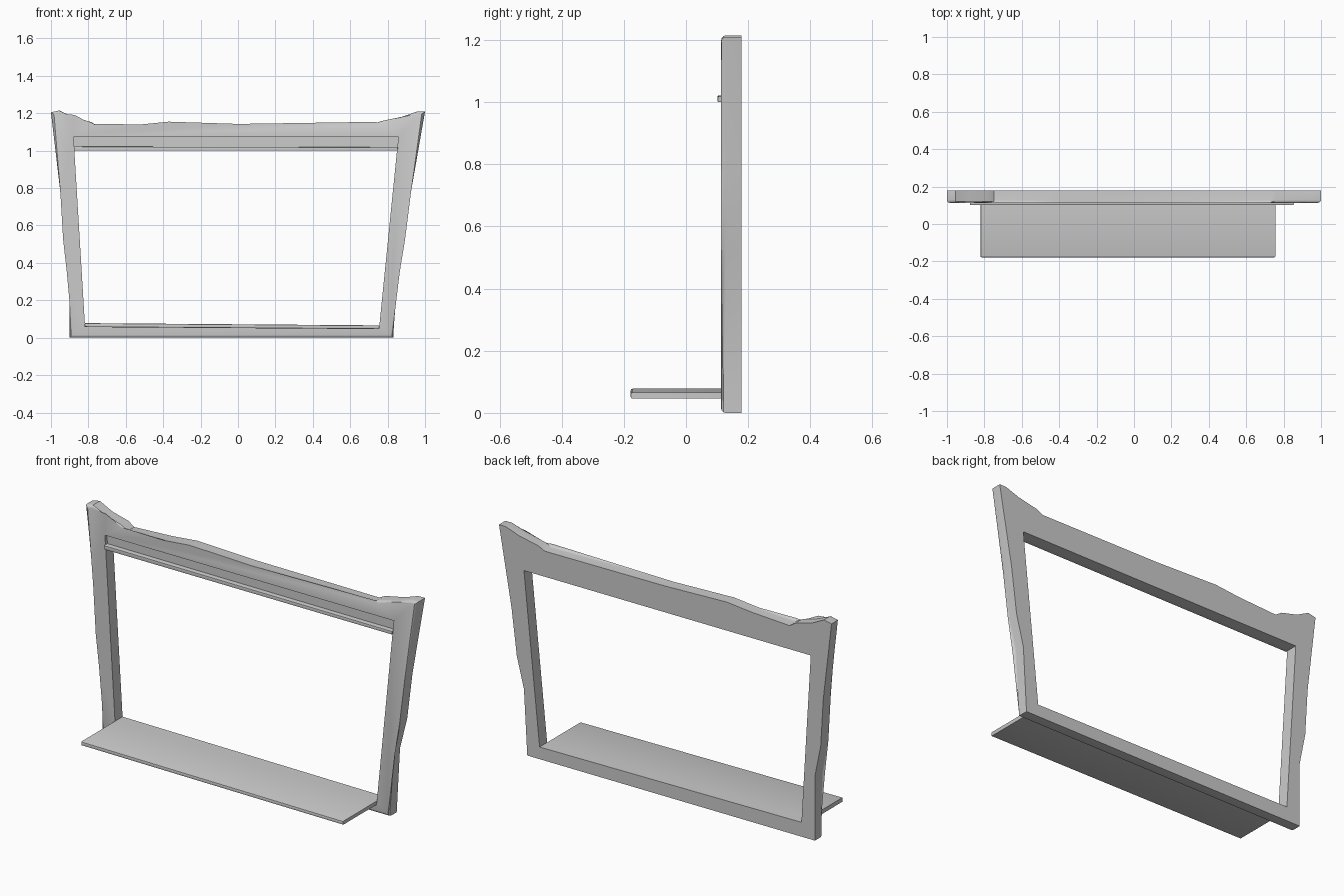
import bpy, bmesh

if "Cube" in bpy.data.objects:
    bpy.data.objects.remove(bpy.data.objects["Cube"])


def prism(name, pts, y0, y1, bevel=0.0, segments=3):
    """Extrude an x-z outline from y0 (front) to y1, rounding the front rim."""
    bm = bmesh.new()
    front = [bm.verts.new((x, y0, z)) for x, z in pts]
    back = [bm.verts.new((x, y1, z)) for x, z in pts]
    face = bm.faces.new(front)
    bm.faces.new(back[::-1])
    n = len(pts)
    for i in range(n):
        j = (i + 1) % n
        bm.faces.new((front[i], back[i], back[j], front[j]))
    if bevel:
        bmesh.ops.bevel(bm, geom=list(face.edges), offset=bevel, segments=segments,
                        profile=0.5, affect='EDGES')
    bmesh.ops.recalc_face_normals(bm, faces=bm.faces[:])
    mesh = bpy.data.meshes.new(name)
    bm.to_mesh(mesh)
    bm.free()
    obj = bpy.data.objects.new(name, mesh)
    bpy.context.collection.objects.link(obj)
    return obj


def activate(obj):
    bpy.ops.object.select_all(action='DESELECT')
    obj.select_set(True)
    bpy.context.view_layer.objects.active = obj


def cut(obj, cutter):
    cutter.hide_render = True
    mod = obj.modifiers.new("cut", 'BOOLEAN')
    mod.operation = 'DIFFERENCE'
    mod.solver = 'EXACT'
    mod.object = cutter
    activate(obj)
    bpy.ops.object.modifier_apply(modifier=mod.name)
    bpy.data.objects.remove(cutter)


FRONT, BACK = 0.113, 0.178

# Frame with irregular carved outline
outline = [
    (-1.0, 1.205), (-0.955, 1.215), (-0.88, 1.177), (-0.785, 1.153),
    (-0.748, 1.128), (-0.52, 1.14), (-0.37, 1.155), (0.0, 1.143),
    (0.725, 1.139), (0.76, 1.157), (0.88, 1.182), (0.96, 1.21),
    (1.0, 1.21), (0.925, 0.78), (0.893, 0.525), (0.85, 0.355),
    (0.83, 0.0), (-0.90, 0.0), (-0.90, 0.35), (-0.935, 0.525), (-0.95, 0.78),
]
frame = prism("window_frame", outline, FRONT, BACK, 0.015)

# Tapered opening
cut(frame, prism("opening_cutter",
                 [(-0.819, 0.078), (0.756, 0.066), (0.85, 1.0), (-0.875, 1.0)],
                 0.0, 0.3))

# Shallow recess along the top of the opening
cut(frame, prism("recess_cutter",
                 [(-0.874, 0.99), (0.849, 0.99), (0.858, 1.073), (-0.88, 1.073)],
                 0.05, 0.13))

# Thin lip in front of the recess
lip = prism("top_lip",
            [(-0.877, 1.0), (0.853, 1.0), (0.855, 1.018), (-0.878, 1.022)],
            0.102, 0.131, 0.003, 2)

# Slightly tilted shelf
shelf = prism("shelf",
              [(-0.821, 0.057), (0.755, 0.046), (0.756, 0.066), (-0.819, 0.078)],
              -0.178, FRONT + 0.003, 0.006, 2)

for obj in (frame, lip, shelf):
    activate(obj)
    bpy.ops.object.shade_smooth_by_angle(angle=0.6)
